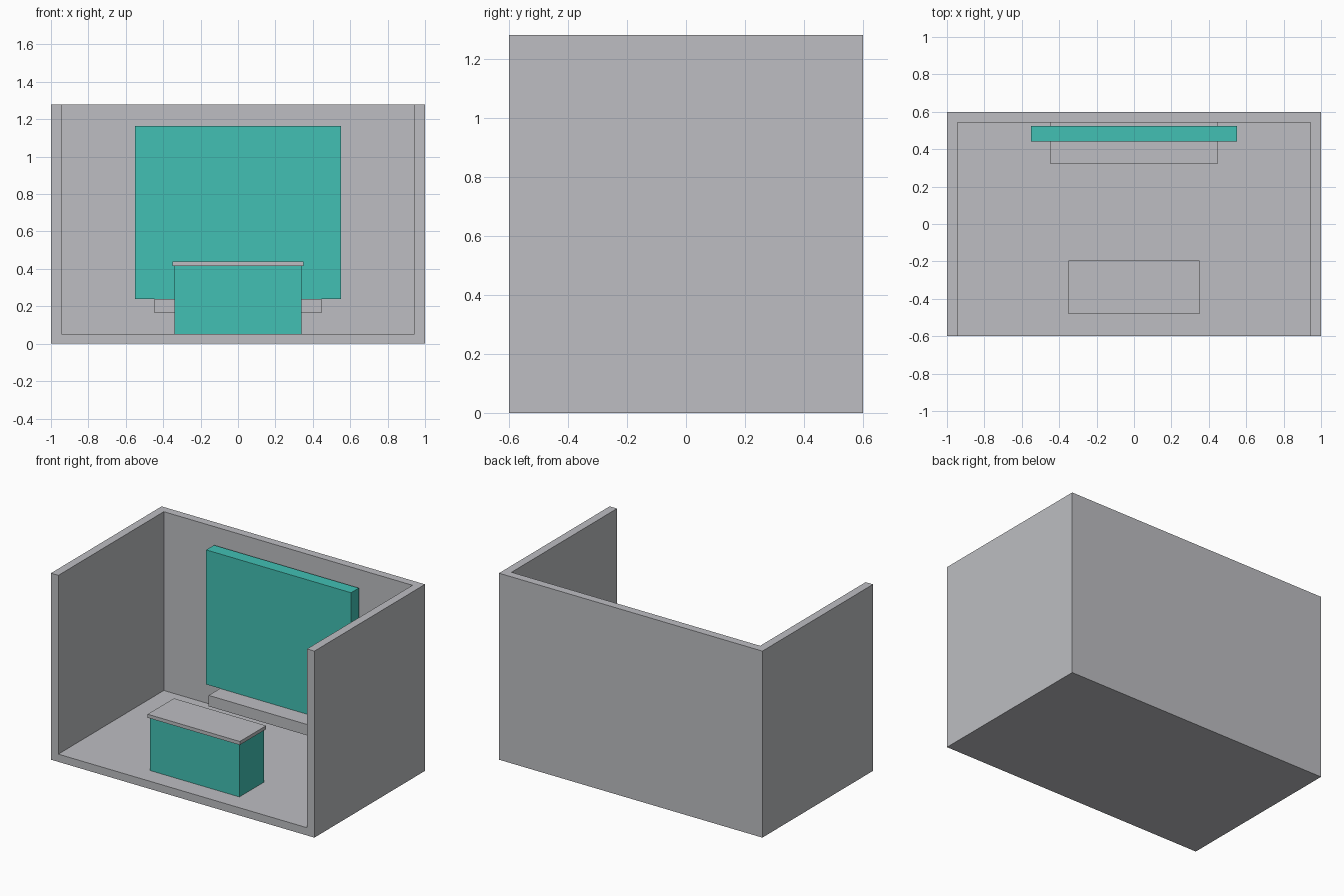
import bpy

default = bpy.data.objects.get("Cube")
if default:
    bpy.data.objects.remove(default, do_unlink=True)


def material(name, rgb):
    mat = bpy.data.materials.new(name)
    mat.use_nodes = True
    colour = (*rgb, 1)
    mat.diffuse_color = colour
    mat.node_tree.nodes["Principled BSDF"].inputs["Base Color"].default_value = colour
    return mat


grey = material("light_grey", (0.51, 0.515, 0.54))
teal = material("teal", (0.054, 0.53, 0.456))


def box(name, x, y, z, mat):
    """Box spanning -x..x, with (low, high) ranges along y and z."""
    centre = (0, sum(y) / 2, sum(z) / 2)
    bpy.ops.mesh.primitive_cube_add(size=1, location=centre)
    ob = bpy.context.object
    ob.name = name
    ob.scale = (2 * x, y[1] - y[0], z[1] - z[0])
    bpy.ops.object.transform_apply(location=False, rotation=False, scale=True)
    ob.data.materials.append(mat)
    return ob


WALL, DEPTH, HEIGHT = 0.056, 0.6, 1.28
INNER_BACK = DEPTH - WALL
FLOOR = 0.053

# Booth shell: floor, back and side walls, open at the front and top
shell = box("booth_shell", 1, (-DEPTH, DEPTH), (0, HEIGHT), grey)
cutter = box("room_cutter", 1 - WALL, (-1, INNER_BACK), (FLOOR, 2), grey)
cutter.hide_render = True
cut = shell.modifiers.new("room", "BOOLEAN")
cut.operation = "DIFFERENCE"
cut.solver = "EXACT"
cut.object = cutter
bpy.context.view_layer.objects.active = shell
bpy.ops.object.modifier_apply(modifier=cut.name)
bpy.data.objects.remove(cutter, do_unlink=True)

# Display panel and the shelf beneath it
box("display_panel", 0.55, (0.44, 0.525), (0.24, 1.163), teal)
box("wall_shelf", 0.447, (0.32, INNER_BACK), (0.163, 0.238), grey)

# Reception counter with overhanging top
box("counter_body", 0.34, (-0.47, -0.205), (FLOOR, 0.416), teal)
box("counter_top", 0.35, (-0.48, -0.195), (0.416, 0.44), grey)
